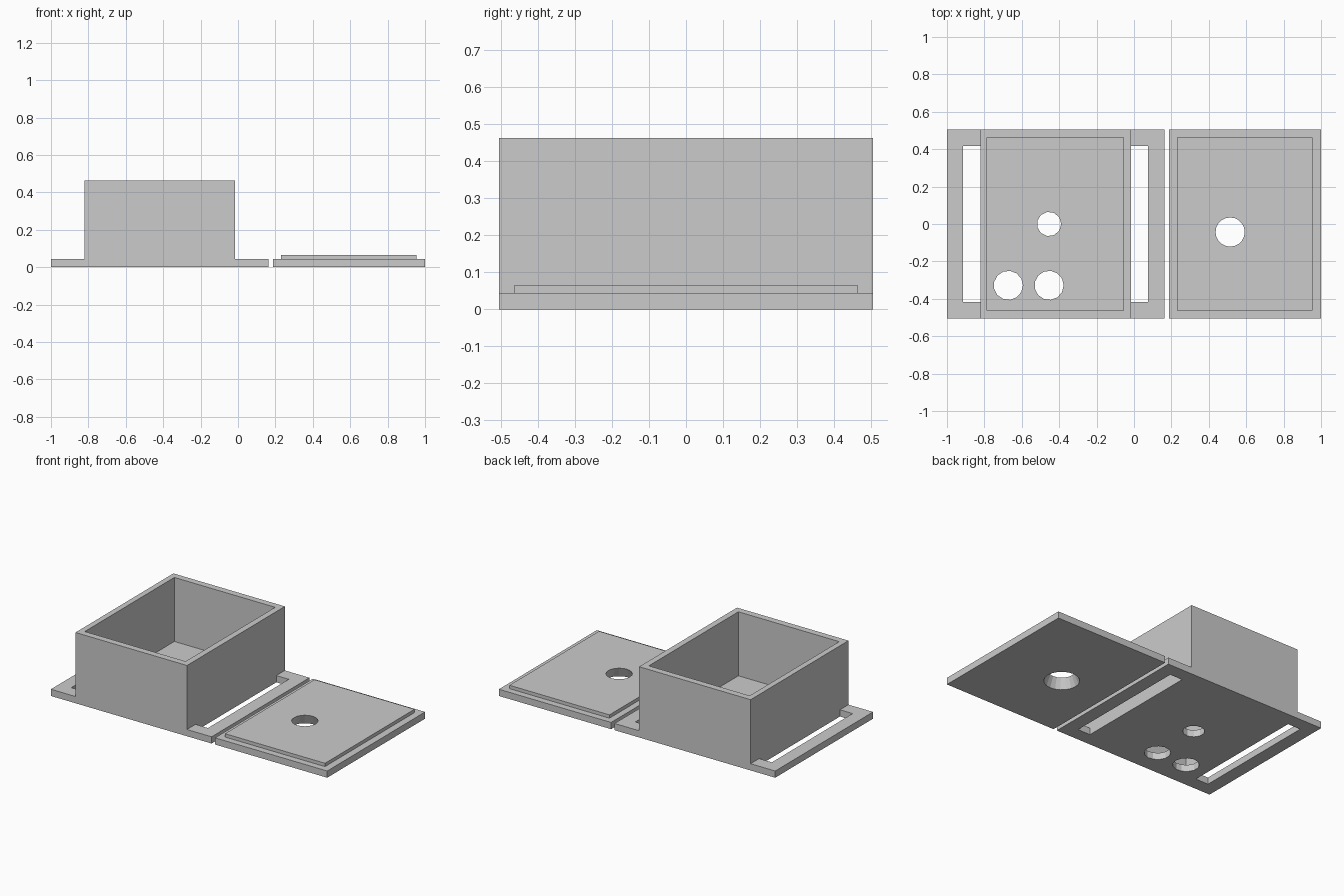
import bpy
import bmesh
from mathutils import Matrix, Vector

default_cube = bpy.data.objects.get("Cube")
if default_cube:
    bpy.data.objects.remove(default_cube, do_unlink=True)

grey = bpy.data.materials.new("plain grey")
grey.use_nodes = True
GREY = (0.6, 0.6, 0.6, 1)
grey.diffuse_color = GREY
grey.node_tree.nodes["Principled BSDF"].inputs["Base Color"].default_value = GREY

HALF = 0.506       # half depth of both halves
INNER = 0.463      # half depth inside the walls
PLATE = 0.044      # plate thickness
RIM = 0.463        # top of the box
BOX = (-0.822, -0.015)


def finish(name, bm):
    mesh = bpy.data.meshes.new(name)
    bm.to_mesh(mesh)
    bm.free()
    mesh.materials.append(grey)
    obj = bpy.data.objects.new(name, mesh)
    bpy.context.collection.objects.link(obj)
    return obj


def block(name, xs, half_y, zs):
    """Box spanning xs and zs, symmetric in y."""
    size = Vector((xs[1] - xs[0], 2 * half_y, zs[1] - zs[0]))
    centre = Vector((sum(xs) / 2, 0, sum(zs) / 2))
    bm = bmesh.new()
    bmesh.ops.create_cube(bm, size=1, matrix=Matrix.Translation(centre) @ Matrix.Diagonal(size.to_4d()))
    return finish(name, bm)


def drill(name, x, y, r_low, r_high, sides, top):
    """Round cutter, overshooting the stock a little at both ends."""
    over = 0.01
    slope = (r_high - r_low) / top * over
    bm = bmesh.new()
    bmesh.ops.create_cone(bm, cap_ends=True, segments=sides, radius1=r_low - slope,
                          radius2=r_high + slope, depth=top + 2 * over,
                          matrix=Matrix.Translation((x, y, top / 2)))
    # put a corner on +x
    corner = min(bm.verts, key=lambda v: abs(v.co.y - y) - (v.co.x - x))
    turn = -Vector((1, 0)).angle_signed(Vector((corner.co.x - x, corner.co.y - y)))
    bmesh.ops.rotate(bm, verts=bm.verts, cent=(x, y, 0), matrix=Matrix.Rotation(-turn, 3, 'Z'))
    return finish(name, bm)


def cut(target, cutters):
    """Subtract the cutters and bake the result."""
    for c in cutters:
        c.hide_render = True
        mod = target.modifiers.new("cut", 'BOOLEAN')
        mod.operation = 'DIFFERENCE'
        mod.solver = 'EXACT'
        mod.object = c
    graph = bpy.context.evaluated_depsgraph_get()
    baked = bpy.data.meshes.new_from_object(target.evaluated_get(graph))
    target.modifiers.clear()
    target.data = baked
    for c in cutters:
        bpy.data.objects.remove(c, do_unlink=True)


# Base plate with two strap slots and three wiring holes
base = block("base_plate", (-1, 0.163), HALF, (0, PLATE))
slots = [block("slot_cutter", xs, 0.418, (-0.02, 0.1))
         for xs in ((-0.914, BOX[0]), (BOX[1], 0.075))]
holes = [drill("hole_cutter", x, y, r, r, n, PLATE)
         for x, y, r, n in ((-0.454, 0, 0.065, 11),
                            (-0.672, -0.328, 0.078, 13),
                            (-0.454, -0.328, 0.078, 13))]
cut(base, slots + holes)

# Open box walls standing on the plate
walls = block("box_walls", BOX, HALF, (PLATE, RIM))
cut(walls, [block("cavity_cutter", (-0.785, -0.055), INNER, (0, RIM + 0.1))])

# Lid: flat plate plus a raised locating panel, with a tapered hole
LID_TOP = 0.066
lid = block("lid_plate", (0.188, 1), HALF, (0, PLATE))
panel = block("lid_panel", (0.23, 0.954), INNER, (PLATE, LID_TOP))
for part in (lid, panel):
    cut(part, [drill("taper_cutter", 0.514, -0.043, 0.105, 0.078, 20, LID_TOP)])
